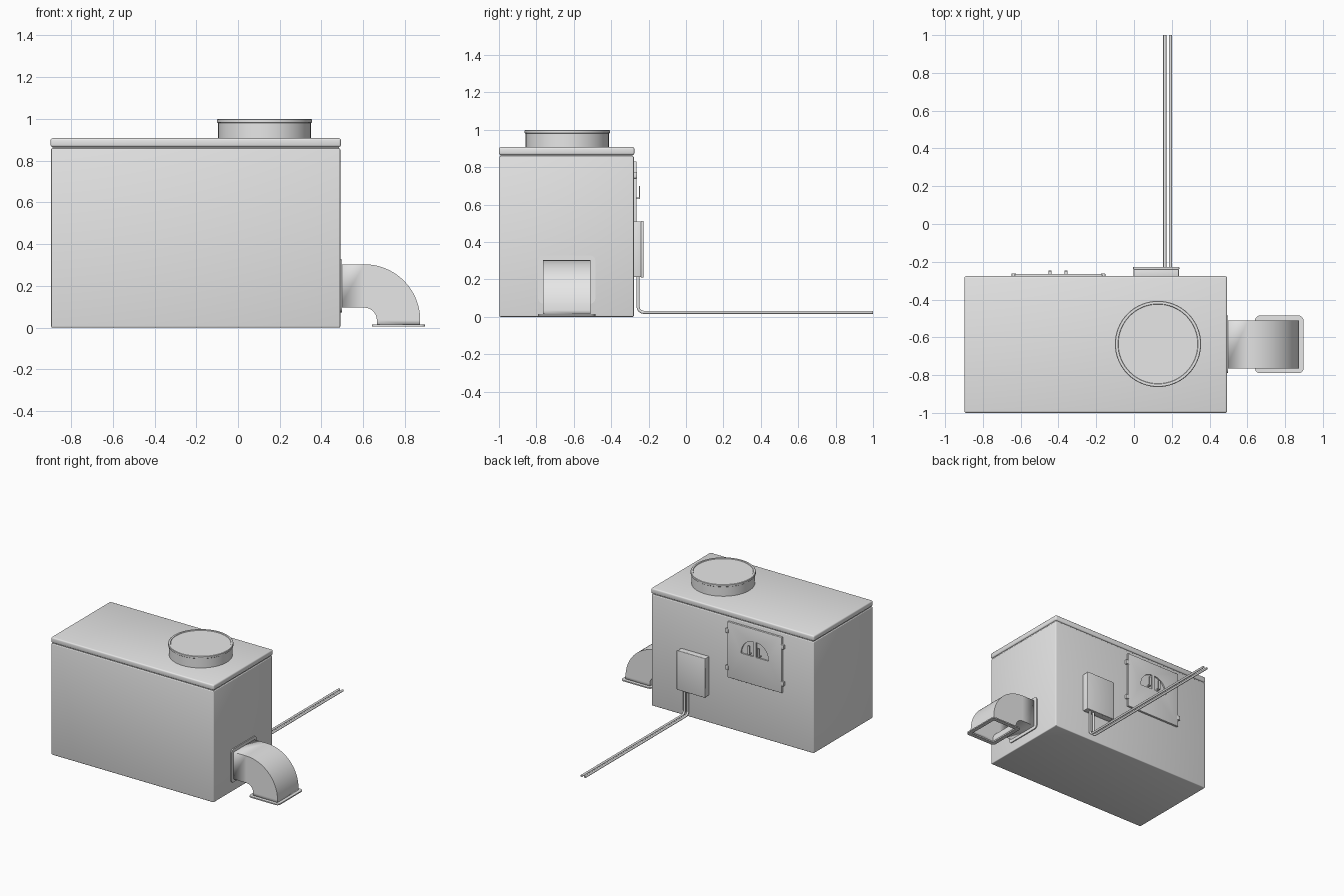
import bpy, bmesh, math
from mathutils import Matrix, Vector

cube = bpy.data.objects.get("Cube")
if cube:
    bpy.data.objects.remove(cube, do_unlink=True)

grey = bpy.data.materials.new("light_grey_metal")
grey.use_nodes = True
grey.diffuse_color = (0.8, 0.8, 0.8, 1)
grey.node_tree.nodes["Principled BSDF"].inputs["Base Color"].default_value = (0.8, 0.8, 0.8, 1)


def finish(name, bm, smooth=True):
    bmesh.ops.recalc_face_normals(bm, faces=bm.faces)
    mesh = bpy.data.meshes.new(name)
    bm.to_mesh(mesh)
    bm.free()
    mesh.materials.append(grey)
    ob = bpy.data.objects.new(name, mesh)
    bpy.context.collection.objects.link(ob)
    if smooth:
        bpy.ops.object.select_all(action='DESELECT')
        ob.select_set(True)
        bpy.context.view_layer.objects.active = ob
        bpy.ops.object.shade_smooth_by_angle(angle=math.radians(30))
    return ob


def box(name, x, y, z, bevel=0.0):
    """Box from (min, max) ranges with optional rounded edges."""
    bm = bmesh.new()
    bmesh.ops.create_cube(bm, size=1)
    for v in bm.verts:
        v.co = Vector([r[0] if c < 0 else r[1] for c, r in zip(v.co, (x, y, z))])
    if bevel:
        bmesh.ops.bevel(bm, geom=bm.edges[:], offset=bevel, segments=3,
                        profile=0.5, affect='EDGES')
    return finish(name, bm)


def rounded_rect(w, h, r, n=6):
    pts = []
    for k, (sx, sy) in enumerate(((1, 1), (-1, 1), (-1, -1), (1, -1))):
        for i in range(n + 1):
            a = math.pi / 2 * (k + i / n)
            pts.append((sx * (w / 2 - r) + r * math.cos(a),
                        sy * (h / 2 - r) + r * math.sin(a)))
    return pts


def frame(name, outer, inner, thick, matrix):
    """Flat rounded frame with a rectangular opening."""
    bm = bmesh.new()
    rings = [[bm.verts.new((u, v, w)) for u, v in loop]
             for loop, w in ((outer, 0), (outer, thick), (inner, thick), (inner, 0))]
    n = len(outer)
    for k in range(4):
        a, b = rings[k], rings[(k + 1) % 4]
        for i in range(n):
            j = (i + 1) % n
            bm.faces.new((a[i], a[j], b[j], b[i]))
    bm.transform(matrix)
    return finish(name, bm)


def lathe(name, profile, centre, steps=64):
    bm = bmesh.new()
    vs = [bm.verts.new((r, 0, z)) for r, z in profile]
    es = [bm.edges.new(p) for p in zip(vs, vs[1:])]
    bmesh.ops.spin(bm, geom=vs + es, cent=(0, 0, 0), axis=(0, 0, 1),
                   angle=2 * math.pi, steps=steps, use_duplicate=False)
    bmesh.ops.remove_doubles(bm, verts=bm.verts[:], dist=0.0001)
    bm.transform(Matrix.Translation(centre))
    return finish(name, bm)


# Cabinet: body, recessed seam and lid
X, Y = (-0.895, 0.49), (-0.997, -0.279)
box("cabinet_body", X, Y, (0, 0.859), 0.006)
box("cabinet_seam", (X[0] + 0.006, X[1] - 0.006), (Y[0] + 0.006, Y[1] - 0.006), (0.84, 0.88))
box("cabinet_lid", (X[0] - 0.003, X[1] + 0.003), (-1, Y[1] + 0.003), (0.865, 0.907), 0.01)

# Round top outlet with a lipped cap
lathe("top_outlet",
      [(0, 0.995), (0.21, 0.995), (0.212, 0.999), (0.225, 0.999), (0.228, 0.996),
       (0.228, 0.983), (0.222, 0.979), (0.222, 0.9), (0, 0.9)], (0.127, -0.635, 0))

# Square elbow duct, swept along a quarter turn and hollow
cx, cz, r_in, r_out = 0.605, 0.035, 0.06, 0.268
y0, y1 = -0.765, -0.51
section = [(r_in, y0), (r_out, y0), (r_out, y1), (r_in, y1)]
bm = bmesh.new()
stations = [(math.pi / 2, 0.485 - cx, 0)]
stations += [(math.pi / 2 * (1 - i / 20), 0, 0) for i in range(21)]
stations += [(0, 0, 0.008 - cz)]
rings = [[bm.verts.new((cx + dx + r * math.cos(a), y, cz + dz + r * math.sin(a)))
          for r, y in section] for a, dx, dz in stations]
for a, b in zip(rings, rings[1:]):
    for i in range(4):
        j = (i + 1) % 4
        bm.faces.new((a[i], a[j], b[j], b[i]))
duct = finish("elbow_duct", bm)
shell = duct.modifiers.new("wall", 'SOLIDIFY')
shell.thickness = 0.006
shell.offset = -1

# Duct flanges at the wall and at the mouth
size, wide = r_out - r_in, y1 - y0
outer = rounded_rect(size + 0.048, wide + 0.05, 0.025)
inner = rounded_rect(size - 0.012, wide - 0.012, 0.001)
middle = (r_in + r_out) / 2
to_wall = Matrix.Translation((0.488, (y0 + y1) / 2, cz + middle)) @ Matrix.Rotation(math.pi / 2, 4, 'Y')
to_mouth = Matrix.Translation((cx + middle, (y0 + y1) / 2, 0.005))
frame("wall_flange", outer, inner, 0.01, to_wall)
frame("mouth_flange", outer, inner, 0.009, to_mouth)

# Rear access panel with two quarter-round grip recesses
panel = box("access_panel", (-0.632, -0.168), (-0.283, -0.264), (0.4, 0.83), 0.003)
mid = -0.402
for side, label in ((1, "left"), (-1, "right")):
    bm = bmesh.new()
    pts = [(0, 0)] + [(0.105 * math.cos(a), 0.115 * math.sin(a))
                      for a in (math.pi / 2 * i / 12 for i in range(13))]
    face = bm.faces.new([bm.verts.new((mid + side * (0.012 + u), -0.274, 0.617 + v))
                         for u, v in pts])
    grown = bmesh.ops.extrude_face_region(bm, geom=[face])["geom"]
    bmesh.ops.translate(bm, vec=(0, 0.05, 0),
                        verts=[g for g in grown if isinstance(g, bmesh.types.BMVert)])
    cutter = finish(label + "_recess_cutter", bm, smooth=False)
    cutter.hide_render = True
    cutter.hide_set(True)
    cutter.display_type = 'WIRE'
    cut = panel.modifiers.new(label + "_recess", 'BOOLEAN')
    cut.operation = 'DIFFERENCE'
    cut.solver = 'EXACT'
    cut.object = cutter
    # Pull tab standing on a short foot
    hx = mid + side * 0.042
    span = (hx - 0.008, hx + 0.008)
    box(label + "_latch_foot", span, (-0.28, -0.246), (0.63, 0.638))
    box(label + "_latch_tab", span, (-0.252, -0.246), (0.63, 0.7))
    # Edge clips
    ex = -0.4 + side * 0.236
    for z, level in ((0.757, "upper"), (0.473, "lower")):
        box(f"{label}_{level}_clip", (ex - 0.012, ex + 0.012), (-0.283, -0.262),
            (z - 0.017, z + 0.017), 0.003)

# Electrical box and cover
box("electrical_box", (-0.002, 0.237), (-0.283, -0.24), (0.212, 0.51), 0.003)
box("electrical_cover", (-0.005, 0.24), (-0.241, -0.227), (0.209, 0.513), 0.004)

# Twin conduits: down from the box, then back along the ground
for x, label in ((0.163, "right"), (0.193, "left")):
    curve = bpy.data.curves.new(label + "_conduit", 'CURVE')
    curve.dimensions = '3D'
    curve.bevel_depth = 0.0085
    curve.bevel_resolution = 3
    curve.use_fill_caps = True
    bend = [(-0.226 - 0.03 * math.cos(a), 0.054 - 0.03 * math.sin(a))
            for a in (math.pi / 2 * i / 8 for i in range(9))]
    path = [(-0.256, 0.22)] + bend + [(1.0, 0.024)]
    spline = curve.splines.new('POLY')
    spline.points.add(len(path) - 1)
    for p, (y, z) in zip(spline.points, path):
        p.co = (x, y, z, 1)
    spline.use_smooth = True
    curve.materials.append(grey)
    bpy.context.collection.objects.link(bpy.data.objects.new(label + "_conduit", curve))
